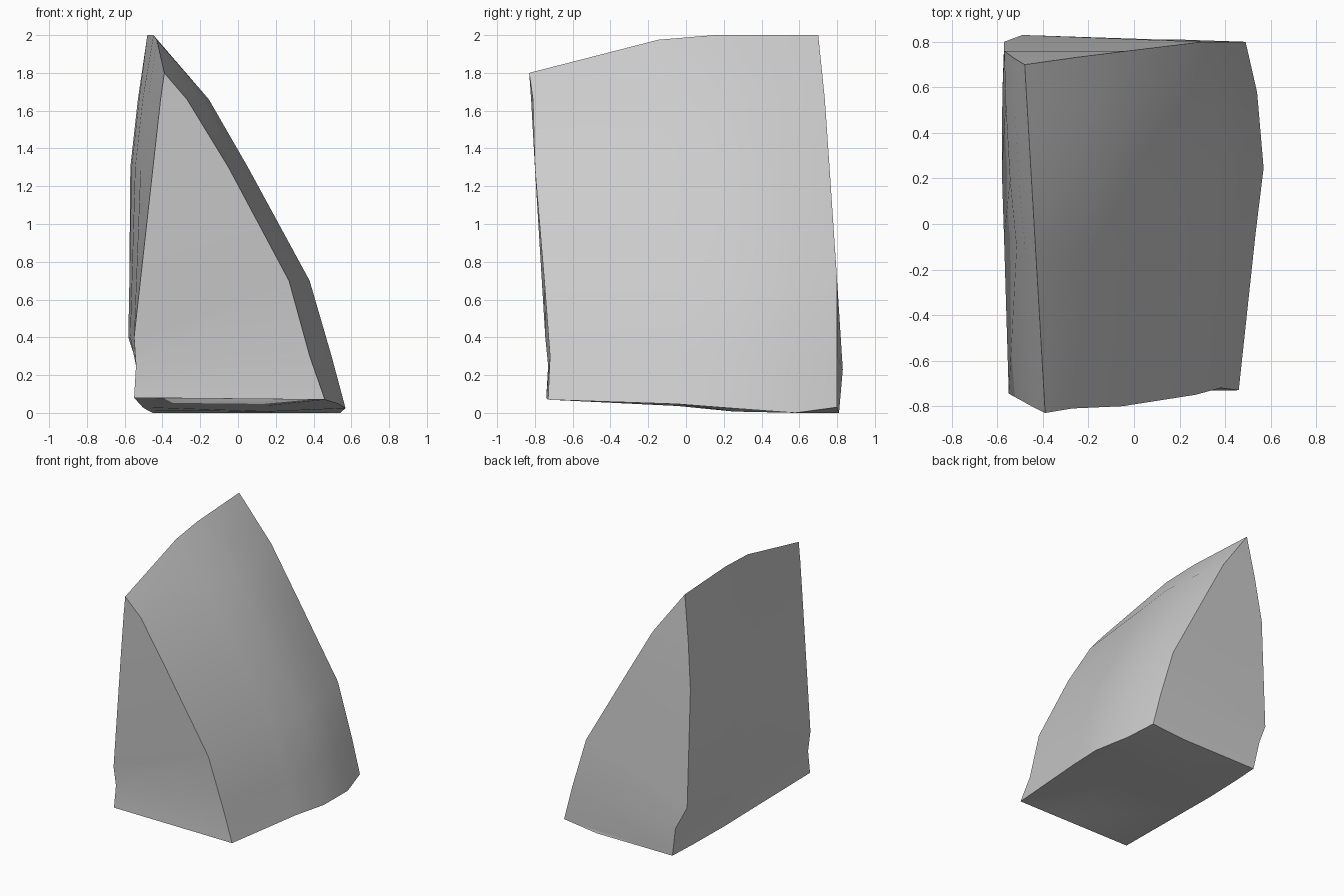
import bpy
import bmesh
import math
from mathutils import Vector

cube = bpy.data.objects.get("Cube")
if cube:
    bpy.data.objects.remove(cube)

# Single stone grey
stone = bpy.data.materials.new("stone_grey")
stone.use_nodes = True
grey = (0.6, 0.6, 0.6, 1.0)
stone.diffuse_color = grey
stone.node_tree.nodes["Principled BSDF"].inputs["Base Color"].default_value = grey

# End outlines, each as ridge, right side going down, bottom, left side going up
front_end = [
    (-.39, -.83, 1.8),
    (-.27, -.81, 1.66), (-.05, -.8, 1.3), (.27, -.75, .7), (.38, -.72, .3), (.46, -.73, .07),
    (.1, -.73, .075),
    (-.55, -.74, .08), (-.54, -.73, .25), (-.55, -.745, .4), (-.45, -.8, 1.3), (-.41, -.82, 1.66),
]
back_end = [
    (-.48, .7, 2),
    (-.23, .735, 1.66), (-.03, .76, 1.3), (.3, .8, .7), (.42, .8, .3), (.49, .8, .03),
    (.2, .81, 0),
    (-.45, .81, 0), (-.49, .83, .23), (-.57, .8, .4), (-.57, .76, 1.3), (-.53, .73, 1.66),
]
RIDGE, RIGHT, BOTTOM_RIGHT, BOTTOM, LEFT = 0, range(1, 6), 5, 6, range(7, 12)


def section(t, bulge, lift, sink):
    """Blend the two ends, swelling the sides and raising the ridge."""
    ring = []
    for i, (a, b) in enumerate(zip(front_end, back_end)):
        p = Vector(a).lerp(Vector(b), t)
        if i == RIDGE:
            p.z += lift
        elif i in RIGHT:
            p.x += bulge
        elif i in LEFT:
            p.x -= bulge * 0.2
        if i in (BOTTOM_RIGHT, BOTTOM):
            p.z = max(0, p.z - sink)
        ring.append(p)
    return ring


stations = [
    (0, 0, 0, 0),
    (.447, .06, .086, .005),
    (.638, .09, .072, .02),
    (.855, .055, .029, .036),
    (1, 0, 0, 0),
]

bm = bmesh.new()
rings = [[bm.verts.new(p) for p in section(*s)] for s in stations]
count = len(front_end)

# Side walls
for near, far in zip(rings, rings[1:]):
    for i in range(count):
        j = (i + 1) % count
        bm.faces.new((near[i], near[j], far[j], far[i]))

# End caps in level bands from the ridge down to the bottom
for ring in (rings[0], rings[-1]):
    bm.faces.new((ring[0], ring[1], ring[-1]))
    for i in range(1, BOTTOM_RIGHT):
        bm.faces.new((ring[i], ring[i + 1], ring[-i - 1], ring[-i]))
    bm.faces.new((ring[BOTTOM_RIGHT], ring[BOTTOM], ring[BOTTOM + 1]))

bmesh.ops.recalc_face_normals(bm, faces=bm.faces[:])
mesh = bpy.data.meshes.new("rock_wedge")
bm.to_mesh(mesh)
bm.free()
mesh.materials.append(stone)

rock = bpy.data.objects.new("rock_wedge", mesh)
bpy.context.scene.collection.objects.link(rock)
bpy.context.view_layer.objects.active = rock
rock.select_set(True)
bpy.ops.object.shade_smooth_by_angle(angle=math.radians(35))
